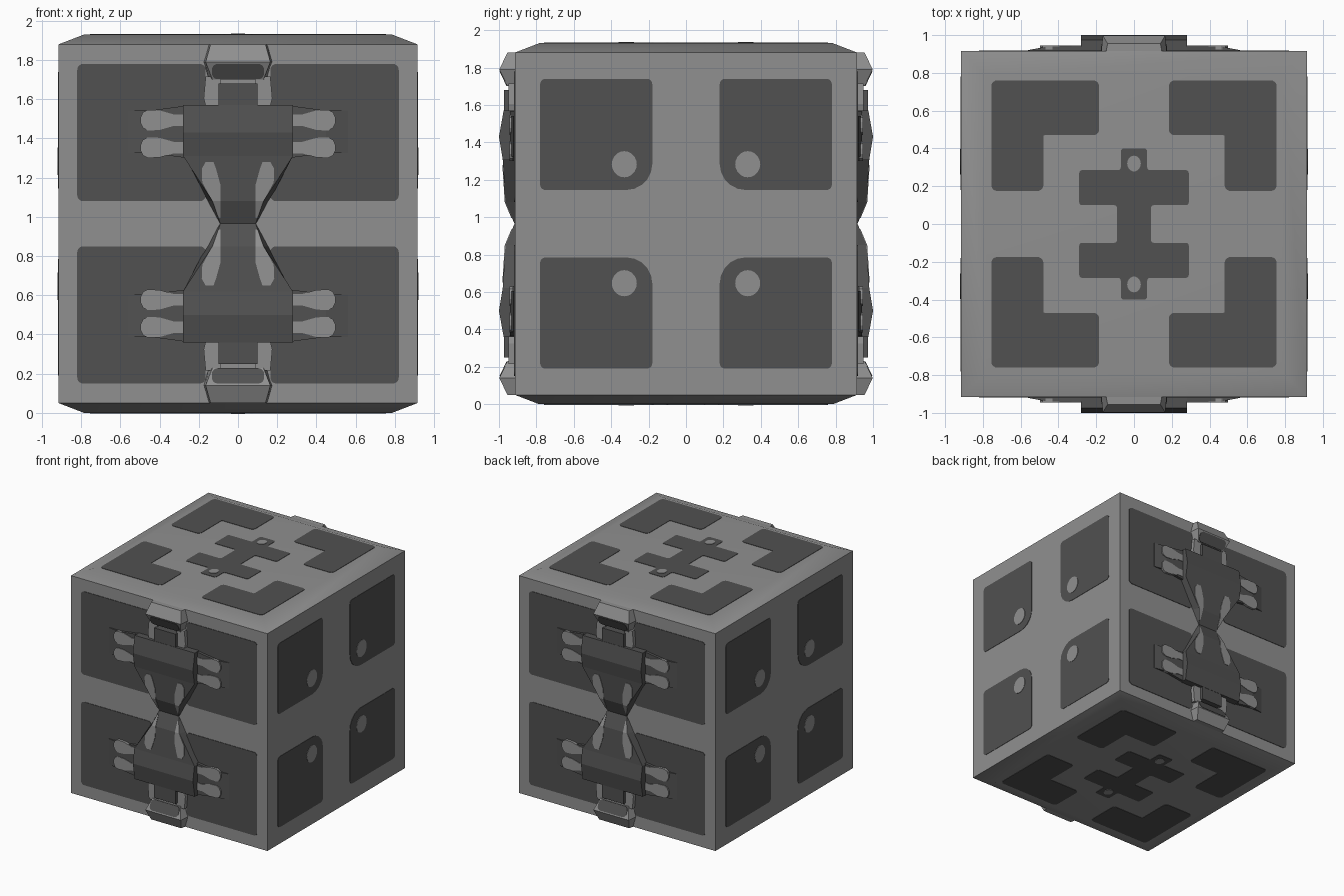
import bpy, bmesh, math
from mathutils import Vector

if "Cube" in bpy.data.objects:
    bpy.data.objects.remove(bpy.data.objects["Cube"])

MID = 0.965          # height of the cube centre


def material(name, v):
    m = bpy.data.materials.new(name)
    m.diffuse_color = (v, v, v, 1)
    m.use_nodes = True
    m.node_tree.nodes["Principled BSDF"].inputs["Base Color"].default_value = m.diffuse_color
    return m


LIGHT = material("light grey", 0.28)
DARK = material("dark grey", 0.082)


# Frames turn (u across, v up, w outward) of a cube face into world space
def front_frame(s):
    return lambda u, v, w: (u, -s * w, MID + v)


def side_frame(s):
    return lambda u, v, w: (s * w, u, MID + v)


def cap_frame(s):
    return lambda u, v, w: (u, v, MID + s * w)


def finish(name, bm, mat):
    bmesh.ops.recalc_face_normals(bm, faces=bm.faces)
    me = bpy.data.meshes.new(name)
    bm.to_mesh(me)
    bm.free()
    me.materials.append(mat)
    ob = bpy.data.objects.new(name, me)
    bpy.context.collection.objects.link(ob)
    return ob


def prism(name, pts, w0, w1, frame, mat):
    """Extruded outline; w1 may be a function of (u, v) for sloping tops."""
    top = w1 if callable(w1) else (lambda u, v: w1)
    bm = bmesh.new()
    a = [bm.verts.new(frame(u, v, w0)) for u, v in pts]
    b = [bm.verts.new(frame(u, v, top(u, v))) for u, v in pts]
    bm.faces.new(a)
    bm.faces.new(b)
    n = len(pts)
    for i in range(n):
        j = (i + 1) % n
        bm.faces.new((a[i], a[j], b[j], b[i]))
    return finish(name, bm, mat)


def loft(name, rows, frame, mat):
    """Rows of (v, top half width, base half width, w)."""
    bm = bmesh.new()
    rings = [[bm.verts.new(frame(u, v, h)) for u, h in
              ((-b, 0.9), (-t, w), (t, w), (b, 0.9))] for v, t, b, w in rows]
    for r, s in zip(rings, rings[1:]):
        for i in range(4):
            j = (i + 1) % 4
            bm.faces.new((r[i], r[j], s[j], s[i]))
    bm.faces.new(rings[0])
    bm.faces.new(rings[-1])
    return finish(name, bm, mat)


def rounded(pts, radii, steps=5):
    out = []
    n = len(pts)
    for i in range(n):
        r = radii[i] if isinstance(radii, (list, tuple)) else radii
        p = Vector(pts[i])
        a = p + (Vector(pts[i - 1]) - p).normalized() * r
        b = p + (Vector(pts[(i + 1) % n]) - p).normalized() * r
        c = p + (a - p) + (b - p)            # arc centre for square corners
        for k in range(steps + 1):
            t = k / steps * math.pi / 2
            q = c + (a - c) * math.cos(t) + (b - c) * math.sin(t)
            out.append((q.x, q.y))
    return out


def rect(u0, u1, v0, v1):
    return [(u0, v0), (u1, v0), (u1, v1), (u0, v1)]


def ellipse(cu, cv, ru, rv, n=20):
    return [(cu + ru * math.cos(2 * math.pi * i / n),
             cv + rv * math.sin(2 * math.pi * i / n)) for i in range(n)]


def flip(pts, su, sv):
    return [(u * su, v * sv) for u, v in pts]


QUADS = [(su, sv) for su in (1, -1) for sv in (1, -1)]

# Cube body with shallow chamfered top and bottom
bm = bmesh.new()
rings = [[bm.verts.new((x * h, y * h, MID + z)) for x, y in
          ((-1, -1), (1, -1), (1, 1), (-1, 1))]
         for z, h in ((-0.965, 0.785), (-0.915, 0.915), (0.915, 0.915), (0.965, 0.785))]
for r, s in zip(rings, rings[1:]):
    for i in range(4):
        bm.faces.new((r[i], r[(i + 1) % 4], s[(i + 1) % 4], s[i]))
bm.faces.new(rings[0])
bm.faces.new(rings[-1])
body = finish("cube_body", bm, LIGHT)
bpy.context.view_layer.objects.active = body
body.select_set(True)
bpy.ops.object.shade_smooth_by_angle(angle=math.radians(30))
wn = body.modifiers.new("weighted", 'WEIGHTED_NORMAL')
wn.keep_sharp = True

# Left and right faces: four panels with a round stud each
for s in (1, -1):
    f = side_frame(s)
    for su, sv in QUADS:
        panel = rounded(rect(0.18, 0.78, 0.18, 0.775), [0.14, 0.03, 0.03, 0.03])
        prism("side_panel", flip(panel, su, sv), 0.91, 0.918, f, DARK)
        prism("side_stud", flip(ellipse(0.33, 0.318, 0.067, 0.07), su, sv),
              0.91, 0.921, f, LIGHT)

# Top and bottom faces: corner brackets and the centre emblem
for s in (1, -1):
    f = cap_frame(s)
    bracket = rounded([(0.185, 0.47), (0.48, 0.47), (0.48, 0.175),
                       (0.755, 0.175), (0.755, 0.76), (0.185, 0.76)],
                      [0.03, 0.008, 0.03, 0.03, 0.03, 0.03])
    for su, sv in QUADS:
        prism("cap_bracket", flip(bracket, su, sv), 0.96, 0.968, f, DARK)
    half = [(0.09, 0.10), (0.29, 0.10), (0.29, 0.285), (0.07, 0.285), (0.07, 0.40)]
    emblem = (half + [(-u, v) for u, v in half[::-1]]
              + [(-u, -v) for u, v in half] + [(u, -v) for u, v in half[::-1]])
    prism("cap_emblem", rounded(emblem, 0.015, 3), 0.96, 0.968, f, DARK)
    for sv in (1, -1):
        prism("emblem_dot", flip(ellipse(0, 0.32, 0.036, 0.042), 1, sv),
              0.96, 0.971, f, LIGHT)


def slope(v):          # buckle surface between its block and waist
    v = abs(v)
    if v >= 0.115:
        return 0.965 + (v - 0.115) / 0.23 * 0.015
    return 0.917 + v / 0.115 * 0.048


# Front and back faces: panels, belt buckle, fingers and clips
for s in (1, -1):
    f = front_frame(s)
    panel = rounded(rect(0.165, 0.82, 0.115, 0.815), 0.03)
    for su, sv in QUADS:
        prism("front_panel", flip(panel, su, sv), 0.91, 0.919, f, DARK)

    # Buckle
    half = [(0.605, 0.28, 0.28, 0.975), (0.465, 0.28, 0.28, 1.0),
            (0.345, 0.28, 0.28, 0.98), (0.115, 0.13, 0.16, 0.965)]
    rows = half + [(0, 0.09, 0.10, 0.917)] + [(-v, t, b, w) for v, t, b, w in half[::-1]]
    loft("belt_buckle", rows, f, DARK)

    for su, sv in QUADS:
        # Light inlays beside the waist
        upper = [(0.09, 0.115), (0.09, 0.2), (0.112, 0.28), (0.125, 0.315),
                 (0.165, 0.315), (0.185, 0.28), (0.182, 0.21), (0.13, 0.115)]
        lower = [(0.09, 0.03), (0.09, 0.115), (0.13, 0.115), (0.1, 0.03)]
        for pts in (upper, lower):
            prism("buckle_inlay", flip(pts, su, sv), 0.91,
                  lambda u, v: slope(v) + 0.004, f, LIGHT)
        # Ramp carrying the fingers
        prism("finger_base", flip([(0.26, 0.335), (0.45, 0.36), (0.45, 0.577), (0.26, 0.603)],
              su, sv), 0.9, 0.941, f, DARK)
        prism("finger_tip_ramp", flip(rect(0.45, 0.56, 0.36, 0.577), su, sv), 0.9,
              lambda u, v: 0.941 - (abs(u) - 0.45) / 0.11 * 0.02, f, DARK)
        for cv in (0.528, 0.388):
            finger = [(0.26, cv - 0.03), (0.33, cv - 0.03), (0.40, cv - 0.05),
                      (0.46, cv - 0.053), (0.485, cv - 0.04), (0.497, cv - 0.015)]
            finger += [(u, 2 * cv - v) for u, v in finger[::-1]]
            prism("light_finger", flip(finger, su, sv), 0.925, 0.945, f, LIGHT)
        # Light cheeks beside the strap
        cheek = [(0.09, 0.60), (0.165, 0.60), (0.175, 0.64), (0.165, 0.75), (0.09, 0.75)]
        prism("strap_cheek", flip(cheek, su, sv), 0.9, 0.95, f, LIGHT)

    for sv in (1, -1):
        # Strap, flared clip and dark pad on the clip's inner slope
        prism("belt_strap", flip(rect(-0.1, 0.1, 0.59, 0.715), 1, sv), 0.9, 0.973, f, DARK)
        loft("edge_clip", [(sv * v, t, b, w) for v, t, b, w in
             ((0.735, 0.13, 0.15, 0.955), (0.825, 0.165, 0.175, 0.998),
              (0.915, 0.14, 0.15, 0.955))], f, LIGHT)
        pad = rounded(rect(-0.133, 0.133, 0.737, 0.815), 0.03)
        prism("clip_pad", flip(pad, 1, sv), 0.92,
              lambda u, v: 0.959 + (abs(v) - 0.735) / 0.09 * 0.043, f, DARK)
